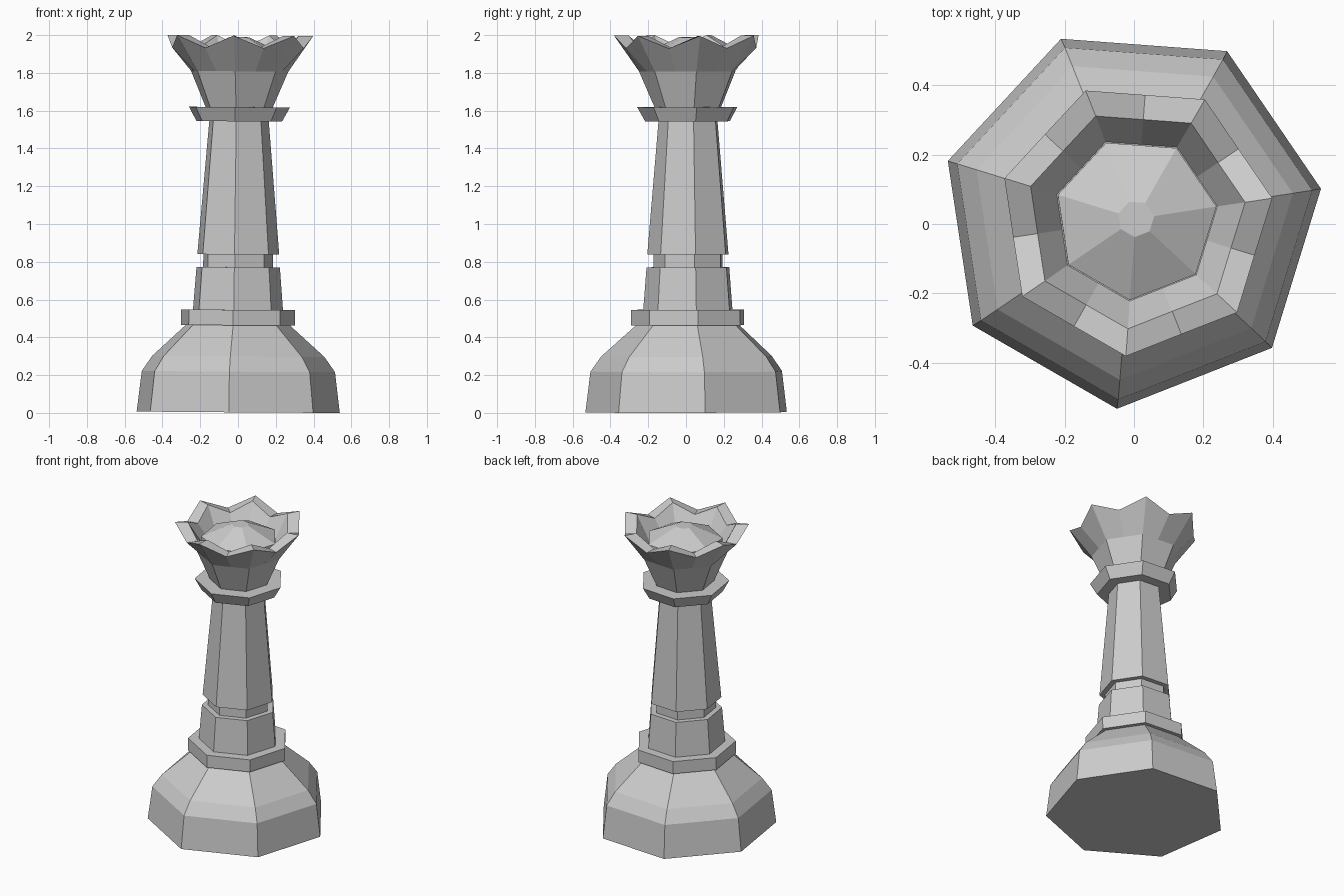
import bpy, bmesh
from math import sin, cos, pi, radians

if "Cube" in bpy.data.objects:
    bpy.data.objects.remove(bpy.data.objects["Cube"])

SIDES = 7
TURN = radians(8.6)
APOTHEM = cos(pi / SIDES)


def ring(bm, radius, z, dip=None):
    """Heptagon ring; with a dip, edge midpoints are added at z - dip."""
    verts = []
    for i in range(SIDES):
        a = TURN + 2 * pi * i / SIDES
        verts.append(bm.verts.new((radius * cos(a), radius * sin(a), z)))
        if dip is not None:
            a += pi / SIDES
            r = radius * APOTHEM
            verts.append(bm.verts.new((r * cos(a), r * sin(a), z - dip)))
    return verts


def lathe(name, profile):
    """Faceted solid through a list of (radius, z[, dip]) rings."""
    bm = bmesh.new()
    rings = [ring(bm, *p) for p in profile]
    for low, high in zip(rings, rings[1:]):
        n = len(low)
        for i in range(n):
            j = (i + 1) % n
            bm.faces.new((low[i], low[j], high[j], high[i]))
    bm.faces.new(rings[0][::-1])
    bm.faces.new(rings[-1])
    bmesh.ops.recalc_face_normals(bm, faces=bm.faces)
    mesh = bpy.data.meshes.new(name)
    bm.to_mesh(mesh)
    bm.free()
    obj = bpy.data.objects.new(name, mesh)
    bpy.context.collection.objects.link(obj)
    # the whole piece leans very slightly
    obj.location = (-0.008, 0.019, 0.004)
    obj.rotation_euler = (0.002, 0.007, 0)
    return obj


# Rounded foot
lathe("base", [(0.553, 0), (0.526, 0.215), (0.469, 0.295), (0.284, 0.46)])
# Square-edged band above the foot
lathe("base_collar", [(0.31, 0.46), (0.31, 0.542)])
# Lower stem, groove and tapering shaft
lathe("stem", [(0.245, 0.542), (0.227, 0.767), (0.19, 0.767),
               (0.19, 0.835), (0.223, 0.835), (0.162, 1.54)])
# Flared ring under the neck
lathe("neck_collar", [(0.233, 1.54), (0.275, 1.615)])
# Neck
lathe("neck", [(0.183, 1.615), (0.265, 1.805)])
# Zigzag crown with a hollow inside
lathe("crown", [(0.265, 1.805, 0), (0.397, 1.994, 0.066),
                (0.318, 1.994, 0.066), (0.238, 1.84, 0)])
# Faceted cap inside the crown
lathe("crown_cap", [(0.235, 1.83), (0.235, 1.90), (0.053, 1.985)])
